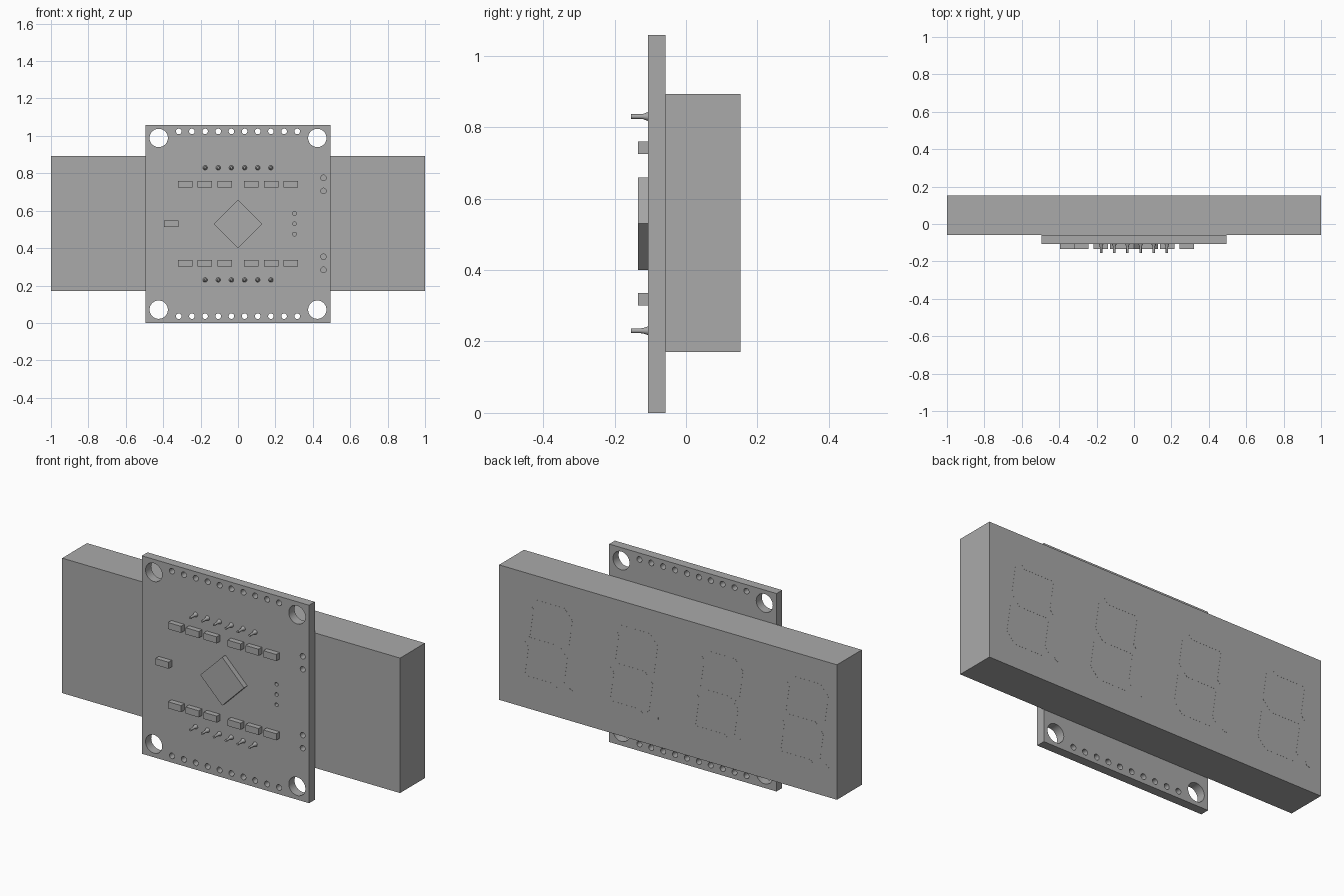
import bpy, bmesh, math
from mathutils import Matrix, Vector

if "Cube" in bpy.data.objects:
    bpy.data.objects.remove(bpy.data.objects["Cube"])

grey = bpy.data.materials.new("plain grey")
grey.use_nodes = True
grey.diffuse_color = (0.4, 0.4, 0.4, 1)
grey.node_tree.nodes["Principled BSDF"].inputs["Base Color"].default_value = (0.4, 0.4, 0.4, 1)

MID = 0.53                    # height of the centre line
BOARD_FRONT, BOARD_BACK = -0.106, -0.058
DISPLAY_BACK = 0.152
CHIP_FRONT = -0.134
PITCH = 0.0704                # spacing of holes and pins


def finish(name, bm):
    mesh = bpy.data.meshes.new(name)
    bm.to_mesh(mesh)
    bm.free()
    mesh.materials.append(grey)
    obj = bpy.data.objects.new(name, mesh)
    bpy.context.collection.objects.link(obj)
    return obj


def box(name, x, z, width, height, front, back, turn=0):
    bm = bmesh.new()
    place = Matrix.Translation((x, (front + back) / 2, z)) @ Matrix.Rotation(turn, 4, "Y")
    size = Matrix.Diagonal((width, back - front, height, 1))
    bmesh.ops.create_cube(bm, size=1, matrix=place @ size)
    return finish(name, bm)


def prism(bm, outline, front, back):
    """Extrude an (x, z) outline from front to back."""
    face = bm.faces.new([bm.verts.new((x, front, z)) for x, z in outline])
    grown = bmesh.ops.extrude_face_region(bm, geom=[face])["geom"]
    moved = [v for v in grown if isinstance(v, bmesh.types.BMVert)]
    bmesh.ops.translate(bm, verts=moved, vec=(0, back - front, 0))
    bmesh.ops.recalc_face_normals(bm, faces=bm.faces)


def circle(x, z, radius, sides=24):
    return [(x + radius * math.cos(math.tau * i / sides),
             z + radius * math.sin(math.tau * i / sides)) for i in range(sides)]


# Display block
box("display_block", 0, MID + 0.002, 2, 0.722, BOARD_BACK, DISPLAY_BACK)

# Circuit board: a filled outline with all its holes
outlines = [[(-0.495, 0), (0.495, 0), (0.495, 1.059), (-0.495, 1.059)]]
for side in (-1, 1):
    for x in (-0.424, 0.424):
        outlines.append(circle(x, MID + side * 0.459, 0.049, 40))
    for i in range(10):
        outlines.append(circle((i - 4.5) * PITCH, MID + side * 0.494, 0.015))
    for dz in (0.176, 0.246):
        outlines.append(circle(0.457, MID + side * dz, 0.0145))
for dz in (-0.055, 0, 0.055):
    outlines.append(circle(0.302, MID + dz, 0.01))

curve = bpy.data.curves.new("circuit_board_outline", "CURVE")
curve.dimensions = "2D"
curve.fill_mode = "BOTH"
curve.extrude = (BOARD_BACK - BOARD_FRONT) / 2
for outline in outlines:
    spline = curve.splines.new("POLY")
    spline.points.add(len(outline) - 1)
    for point, (x, z) in zip(spline.points, outline):
        point.co = (x, z, 0, 1)
    spline.use_cyclic_u = True
curve.materials.append(grey)
board = bpy.data.objects.new("circuit_board", curve)
bpy.context.collection.objects.link(board)
board.rotation_euler.x = math.pi / 2
board.location.y = (BOARD_FRONT + BOARD_BACK) / 2
bpy.ops.object.select_all(action="DESELECT")
board.select_set(True)
bpy.context.view_layer.objects.active = board
bpy.ops.object.convert(target="MESH")
bpy.ops.object.shade_smooth_by_angle()

# Controller chip, turned to a diamond
box("controller_chip", 0, MID, 0.183, 0.183, CHIP_FRONT, BOARD_FRONT, math.pi / 4)

# Small resistors in two rows, and one on its own
for row, side in (("upper", 1), ("lower", -1)):
    for i, x in enumerate((-0.282, -0.177, -0.071, 0.071, 0.177, 0.282)):
        box(f"{row}_resistor_{i + 1}", x, MID + side * 0.212, 0.077, 0.035, CHIP_FRONT, BOARD_FRONT)
box("single_resistor", -0.356, MID, 0.077, 0.035, CHIP_FRONT, BOARD_FRONT)


# Soldered pins: a flared joint and a thin tip
def soldered_pin(name, x, z):
    bm = bmesh.new()
    rings = []
    for radius, y in ((0.0125, BOARD_FRONT), (0.0075, -0.12), (0.0065, -0.13), (0.0065, -0.154)):
        rings.append([bm.verts.new((px, y, pz)) for px, pz in circle(x, z, radius, 16)])
    for low, high in zip(rings, rings[1:]):
        for i in range(len(low)):
            bm.faces.new((low[i - 1], low[i], high[i], high[i - 1]))
    bm.faces.new(rings[0])
    bm.faces.new(rings[-1])
    bmesh.ops.recalc_face_normals(bm, faces=bm.faces)
    pin = finish(name, bm)
    bpy.ops.object.select_all(action="DESELECT")
    pin.select_set(True)
    bpy.context.view_layer.objects.active = pin
    bpy.ops.object.shade_smooth_by_angle()


for row, side in (("upper", 1), ("lower", -1)):
    for i in range(6):
        soldered_pin(f"{row}_pin_{i + 1}", (i - 2.5) * PITCH, MID + side * 0.3)


# Slanted seven-segment digits on the back, as very thin plates
def segment(start, end, half=0.024, gap=0.006):
    a, b = Vector(start), Vector(end)
    along = (b - a).normalized()
    across = Vector((-along.y, along.x)) * half
    a, b = a + along * gap, b - along * gap
    inner = along * half
    return [a, a + inner + across, b - inner + across, b, b - inner - across, a + inner - across]


W, H = 0.115, 0.21            # half width and half height of a digit
corners = [(-W, H), (W, H), (W, 0), (W, -H), (-W, -H), (-W, 0)]
strokes = [segment(corners[i], corners[(i + 1) % 6]) for i in range(6)]
strokes.append(segment(corners[5], corners[2]))
strokes.append(circle(W + 0.06, -H, 0.022, 16))
for digit in range(4):
    bm = bmesh.new()
    centre = 0.73 - digit * 0.505
    for stroke in strokes:
        # seen from behind, right is -x; the tops lean to the right
        outline = [(centre - u - 0.14 * v, MID + v) for u, v in stroke]
        prism(bm, outline, DISPLAY_BACK, DISPLAY_BACK + 0.0005)
    finish(f"digit_{digit + 1}", bm)
